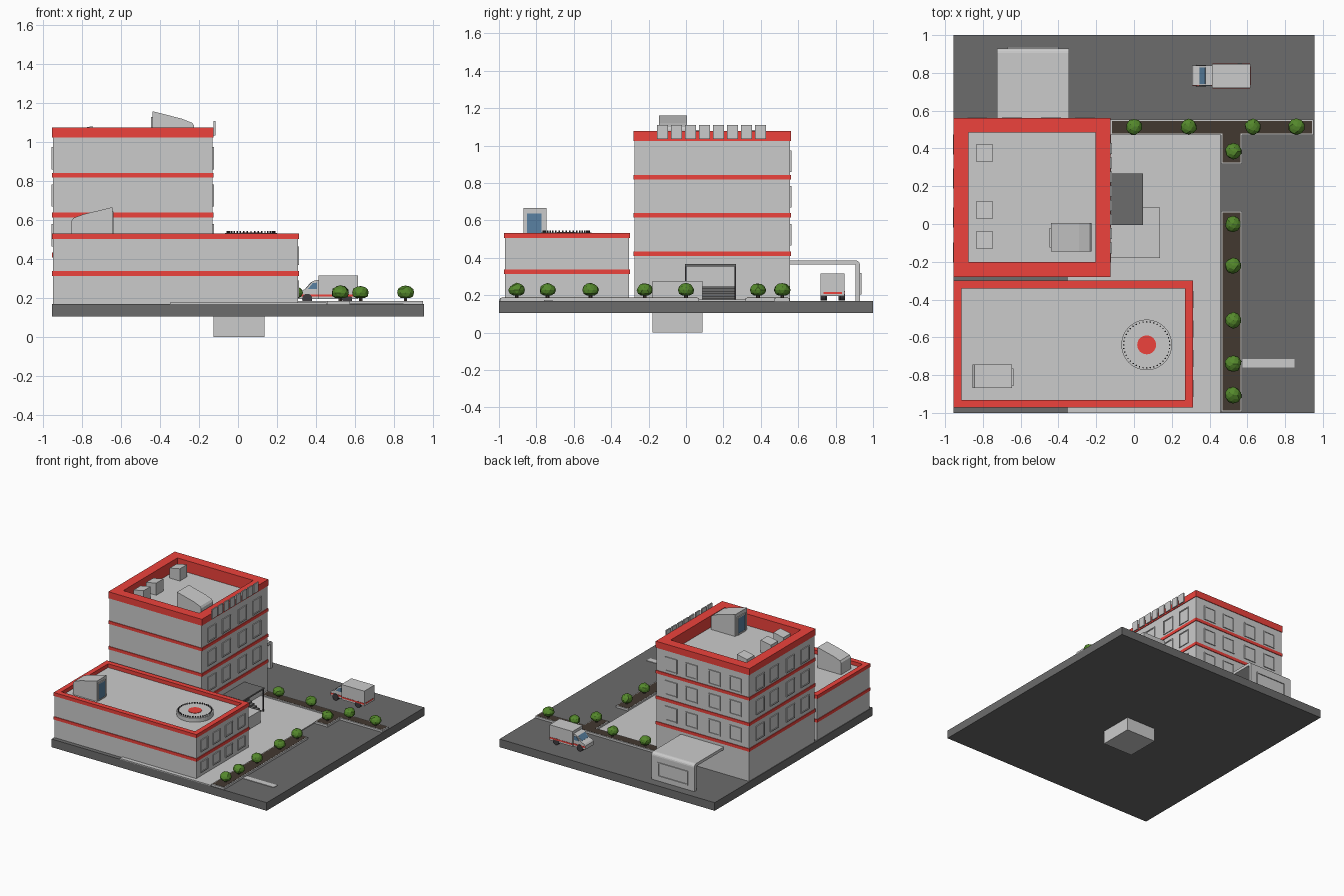
import bpy, bmesh, math, random
from mathutils import Vector

if "Cube" in bpy.data.objects:
    bpy.data.objects.remove(bpy.data.objects["Cube"])

random.seed(4)


def mat(name, r, g, b):
    m = bpy.data.materials.new(name)
    m.diffuse_color = (r, g, b, 1)
    m.use_nodes = True
    m.node_tree.nodes["Principled BSDF"].inputs["Base Color"].default_value = m.diffuse_color
    return m


RED = mat("red", 0.85, 0.055, 0.045)
ASPHALT = mat("asphalt", 0.15, 0.15, 0.15)
SOIL = mat("soil", 0.055, 0.04, 0.03)
GREEN = mat("leaf", 0.09, 0.25, 0.025)
BLUE = mat("glass", 0.1, 0.22, 0.36)
BLACK = mat("dark_metal", 0.05, 0.045, 0.05)


def finish(name, bm, m=None):
    bmesh.ops.recalc_face_normals(bm, faces=bm.faces)
    me = bpy.data.meshes.new(name)
    bm.to_mesh(me)
    bm.free()
    ob = bpy.data.objects.new(name, me)
    bpy.context.collection.objects.link(ob)
    if m:
        me.materials.append(m)
    return ob


def box(name, x0, x1, y0, y1, z0, z1, m=None):
    bm = bmesh.new()
    bmesh.ops.create_cube(bm, size=1)
    for v in bm.verts:
        v.co = ((x0 + x1) / 2 + v.co.x * (x1 - x0), (y0 + y1) / 2 + v.co.y * (y1 - y0),
                (z0 + z1) / 2 + v.co.z * (z1 - z0))
    return finish(name, bm, m)


def prism(name, pts, lo, hi, axis, m=None):
    """Extrude a 2D profile along axis; the profile lies in the other two axes."""
    put = {"x": lambda p, t: (t, p[0], p[1]), "y": lambda p, t: (p[0], t, p[1])}[axis]
    bm = bmesh.new()
    f = bm.faces.new([bm.verts.new(put(p, lo)) for p in pts])
    g = bmesh.ops.extrude_face_region(bm, geom=[f])
    d = Vector(put((0, 0), hi - lo))
    bmesh.ops.translate(bm, vec=d, verts=[v for v in g["geom"] if isinstance(v, bmesh.types.BMVert)])
    return finish(name, bm, m)


def frame(name, a0, a1, b0, b1, w, c0, c1, axis="z", m=None):
    """Rectangular ring of bar width w, with depth c0..c1 along axis."""
    put = {"z": lambda a, b, c: (a, b, c), "x": lambda a, b, c: (c, a, b),
           "y": lambda a, b, c: (a, c, b)}[axis]
    bm = bmesh.new()
    loops = []
    for i, c in ((0, c0), (w, c0), (w, c1), (0, c1)):
        loops.append([bm.verts.new(put(a, b, c)) for a, b in
                      ((a0 + i, b0 + i), (a1 - i, b0 + i), (a1 - i, b1 - i), (a0 + i, b1 - i))])
    for k in range(4):
        p, q = loops[k], loops[(k + 1) % 4]
        for j in range(4):
            n = (j + 1) % 4
            bm.faces.new((p[j], p[n], q[n], q[j]))
    return finish(name, bm, m)


def cyl(name, x, y, z0, z1, r, n=32, m=None, along_y=False):
    bpy.ops.mesh.primitive_cylinder_add(vertices=n, radius=r, depth=z1 - z0, location=(x, y, (z0 + z1) / 2))
    ob = bpy.context.object
    ob.name = name
    if along_y:
        ob.rotation_euler.x = math.pi / 2
    if m:
        ob.data.materials.append(m)
    return ob


# Ground, pavement, footing block and road marking
box("ground_slab", -0.955, 0.955, -1, 1, 0.105, 0.17, ASPHALT)
box("pavement", -0.35, 0.455, -1, 0.475, 0.165, 0.177)
box("footing_block", -0.125, 0.137, -0.18, 0.088, 0, 0.275)
box("road_marking", 0.575, 0.85, -0.76, -0.715, 0.168, 0.174)

# Planters: soil beds with thin kerbs
for i, (x0, x1, y0, y1) in enumerate(((-0.125, 0.95, 0.472, 0.553), (0.46, 0.573, 0.318, 0.48),
                                      (0.46, 0.573, -0.995, 0.07))):
    frame(f"planter_kerb_{i}", x0, x1, y0, y1, 0.009, 0.168, 0.186)
    top = y1 + 0.02 if i == 1 else y1 - 0.008
    box(f"planter_soil_{i}", x0 + 0.008, x1 - 0.008, y0 + 0.008, top, 0.168, 0.187, SOIL)

# Bushes: lumpy faceted balls on short stems
for i, (x, y) in enumerate([(0, 0.515), (0.29, 0.515), (0.63, 0.515), (0.86, 0.515), (0.525, 0.385),
                            (0.525, 0), (0.525, -0.22), (0.525, -0.51), (0.525, -0.74), (0.525, -0.905)]):
    bm = bmesh.new()
    bmesh.ops.create_icosphere(bm, subdivisions=2, radius=0.044)
    for v in bm.verts:
        v.co *= random.uniform(0.92, 1.05)
        v.co.z = max(v.co.z * 0.85, -0.028) + 0.228
        v.co.x += x
        v.co.y += y
    finish(f"bush_{i}", bm, GREEN)
    cyl(f"bush_stem_{i}", x, y, 0.18, 0.21, 0.01, 6, SOIL)


# Buildings: body, bands, and red-lined parapet
def building(name, x0, x1, y0, y1, roof, top, cap, w, bands):
    e = 0.005
    box(name + "_body", x0, x1, y0, y1, 0.168, roof)
    frame(name + "_upper_wall", x0, x1, y0, y1, 0.012, roof - 0.002, top - cap / 2)
    frame(name + "_parapet_lining", x0 + 0.011, x1 - 0.011, y0 + 0.011, y1 - 0.011, w - 0.011,
          roof - 0.002, top - 0.001, m=RED)
    frame(name + "_parapet", x0 - e, x1 + e, y0 - e, y1 + e, w + e, top - cap, top, m=RED)
    for i, z in enumerate(bands):
        frame(f"{name}_band_{i}", x0 - e, x1 + e, y0 - e, y1 + e, 0.012, z - 0.012, z + 0.012, m=RED)


building("tower", -0.95, -0.13, -0.275, 0.557, 0.985, 1.077, 0.052, 0.073, (0.422, 0.627, 0.832))
building("wing", -0.95, 0.307, -0.967, -0.305, 0.503, 0.533, 0.028, 0.036, (0.327,))


def window(name, axis, wall, out, c, z0, z1, w=0.105):
    """Raised frame with a pane just proud of the wall."""
    a, b = sorted((wall - out * 0.004, wall + out * 0.007))
    frame(name + "_frame", c - w / 2, c + w / 2, z0, z1, 0.008, a, b, axis)
    p, q = sorted((wall - out * 0.004, wall + out * 0.002))
    lim = (c - w / 2 + 0.004, c + w / 2 - 0.004)
    args = (p, q, *lim) if axis == "x" else (*lim, p, q)
    box(name + "_pane", *args, z0 + 0.004, z1 - 0.004)


for r, (z0, z1) in enumerate(((0.465, 0.58), (0.67, 0.785), (0.86, 0.975))):
    for k, c in enumerate((-0.15, 0.035, 0.24, 0.42)):
        window(f"tower_right_window_{r}{k}", "x", -0.13, 1, c, z0, z1)
        window(f"tower_left_window_{r}{k}", "x", -0.95, -1, c, z0, z1)
        window(f"tower_back_window_{r}{k}", "y", 0.557, 1, c - 0.68, z0, z1)
for r, (z0, z1) in enumerate(((0.205, 0.29), (0.37, 0.465))):
    for k in range(4):
        window(f"wing_right_window_{r}{k}", "x", 0.307, 1, -0.87 + 0.157 * k, z0, z1, 0.09)

# Blank sign plates standing on the tower edge
for i in range(8):
    y = -0.155 + i * 0.075
    box(f"sign_plate_{i}", -0.126, -0.116, y, y + 0.058, 1.035, 1.11)

# Roof stair houses with sloping lids, and door panels on the tall ends
prism("tower_stair_house", [(-0.44, 0.98), (-0.225, 0.98), (-0.225, 1.085), (-0.235, 1.1), (-0.29, 1.122),
                            (-0.44, 1.16)], -0.145, 0.005, "y")
frame("tower_stair_door_frame", -0.125, -0.02, 0.985, 1.13, 0.01, -0.447, -0.438, "x")
box("tower_stair_door", -0.443, -0.438, -0.117, -0.028, 0.985, 1.122, BLUE)
prism("wing_stair_house", [(-0.855, 0.5), (-0.645, 0.5), (-0.645, 0.667), (-0.79, 0.632), (-0.845, 0.612),
                           (-0.855, 0.597)], -0.868, -0.745, "y")
frame("wing_stair_door_frame", -0.858, -0.765, 0.503, 0.645, 0.008, -0.647, -0.638, "x")
box("wing_stair_door", -0.647, -0.641, -0.852, -0.772, 0.503, 0.638, BLUE)

# Rooftop air units
for i, y in enumerate((0.375, 0.075, -0.085)):
    prism(f"air_unit_{i}", [(-0.837, 0.98), (-0.747, 0.98), (-0.747, 1.083), (-0.837, 1.065)],
          y - 0.045, y + 0.045, "y")

# Landing pad with edge lights and plain centre marker
cyl("landing_pad", 0.067, -0.64, 0.5, 0.535, 0.134, 48)
cyl("landing_marker", 0.067, -0.64, 0.53, 0.538, 0.05, 32, RED)
for i in range(40):
    t = i * math.tau / 40
    cyl(f"pad_light_{i}", 0.067 + 0.122 * math.cos(t), -0.64 + 0.122 * math.sin(t), 0.533, 0.545, 0.004, 6, BLACK)

# Main entrance: dark canopy, posts and steps
box("entrance_canopy", -0.13, 0.047, -0.005, 0.267, 0.354, 0.366, ASPHALT)
for i, y in enumerate((-0.005, 0.258)):
    box(f"canopy_post_{i}", 0.037, 0.046, y, y + 0.009, 0.17, 0.358, BLACK)
for i in range(6):
    box(f"entrance_step_{i}", -0.13, 0.03 - i * 0.022, 0.088, 0.258, 0.17 + i * 0.013, 0.183 + i * 0.013, ASPHALT)

# Rear bay: bent roof and end wall, framed panel
bend = [(0.93 - 0.025 + 0.025 * math.sin(t), 0.362 + 0.025 * math.cos(t))
        for t in (i * math.pi / 8 for i in range(5))]
prism("rear_bay_shell", [(0.555, 0.387)] + bend + [(0.93, 0.168), (0.905, 0.168), (0.905, 0.364), (0.555, 0.364)],
      -0.725, -0.345, "x")
frame("rear_bay_frame", -0.67, -0.4, 0.205, 0.32, 0.01, 0.927, 0.937, "y")

# Ambulance: box body, nosed cab, stripes, wheels
box("ambulance_body", 0.413, 0.617, 0.72, 0.848, 0.195, 0.317)
prism("ambulance_cab", [(0.307, 0.195), (0.307, 0.225), (0.318, 0.236), (0.345, 0.247), (0.38, 0.285),
                        (0.395, 0.292), (0.42, 0.295), (0.42, 0.195)], 0.732, 0.838, "y")
prism("windscreen", [(0.346, 0.251), (0.377, 0.284), (0.38, 0.28), (0.349, 0.247)], 0.742, 0.828, "y", BLUE)
for i, (y0, y1) in enumerate(((0.718, 0.724), (0.844, 0.85))):
    box(f"body_stripe_{i}", 0.415, 0.615, y0, y1, 0.208, 0.22, RED)
for i, (y0, y1) in enumerate(((0.73, 0.735), (0.835, 0.84))):
    box(f"cab_stripe_{i}", 0.31, 0.415, y0, y1, 0.208, 0.22, RED)
    prism(f"cab_window_{i}", [(0.36, 0.248), (0.384, 0.278), (0.405, 0.28), (0.405, 0.248)], y0, y1, "y", BLUE)
box("rear_stripe", 0.614, 0.619, 0.735, 0.833, 0.208, 0.218, RED)
for i, (x, y) in enumerate(((0.355, 0.74), (0.355, 0.828), (0.56, 0.732), (0.56, 0.836))):
    cyl(f"wheel_{i}", x, y, 0.184, 0.21, 0.026, 16, BLACK, True)
